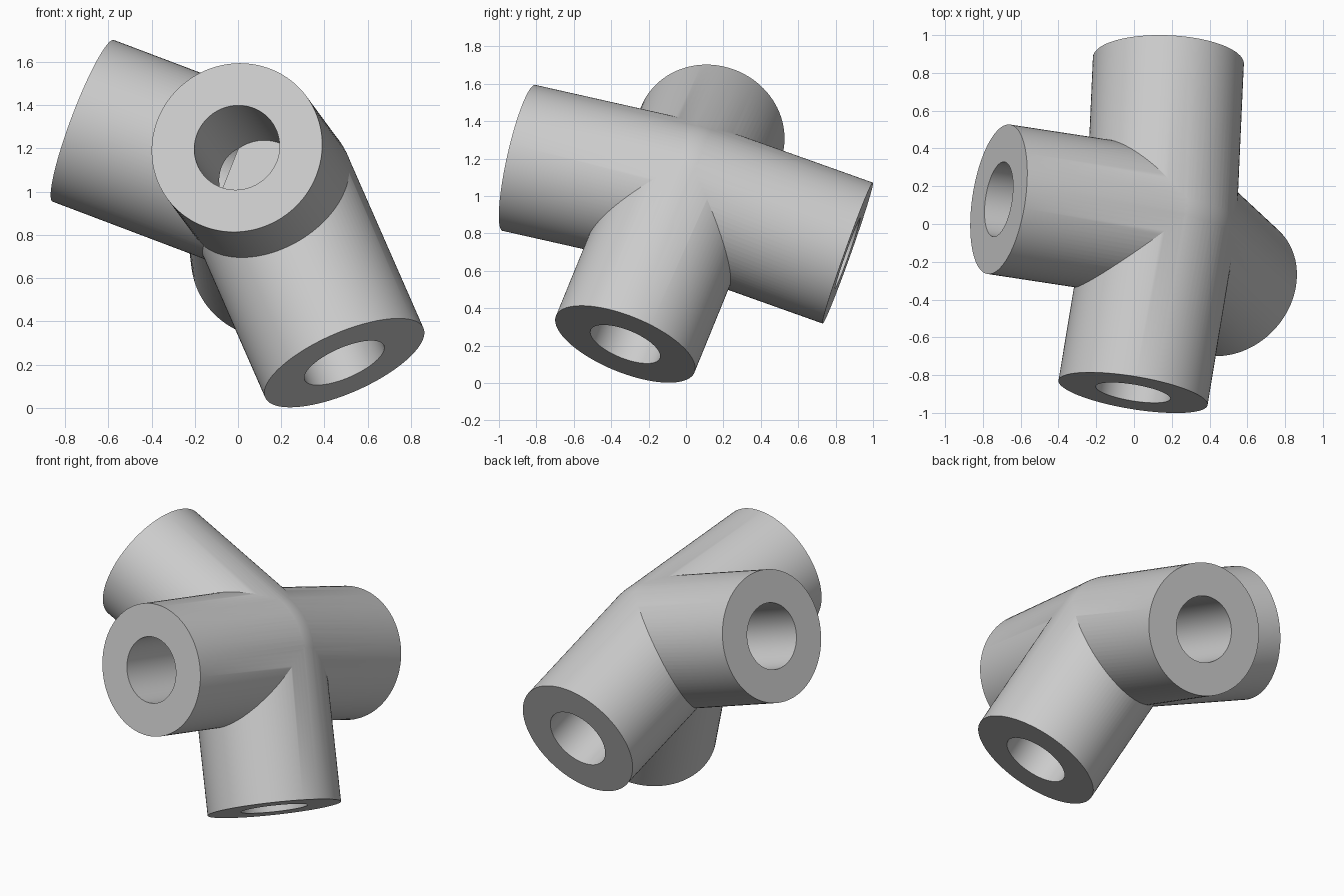
import bpy
import math
from mathutils import Vector

if "Cube" in bpy.data.objects:
    bpy.data.objects.remove(bpy.data.objects["Cube"], do_unlink=True)

RADIUS, BORE, SEGMENTS = 0.4, 0.2, 96
BORE_DEPTH = 0.745
HUB = Vector((0.143, 0.0, 1.003))

# Centre of the open end face of each arm
ENDS = {
    "front_arm": Vector((-0.005, -0.893, 1.204)),
    "back_arm": Vector((0.182, 0.865, 0.695)),
    "right_arm": Vector((-0.716, 0.131, 1.328)),
    "lower_arm": Vector((0.492, -0.325, 0.208)),
}

grey = bpy.data.materials.new("light grey")
grey.use_nodes = True
colour = (0.6, 0.6, 0.6, 1.0)
grey.diffuse_color = colour
grey.node_tree.nodes["Principled BSDF"].inputs["Base Color"].default_value = colour


def cylinder(name, start, end, radius):
    """Closed cylinder running between two points."""
    axis = end - start
    bpy.ops.mesh.primitive_cylinder_add(
        vertices=SEGMENTS, radius=radius, depth=axis.length,
        location=(start + end) / 2,
        rotation=axis.to_track_quat('Z', 'Y').to_euler())
    obj = bpy.context.object
    obj.name = name
    obj.data.materials.append(grey)
    return obj


def combine(target, other, operation):
    """Apply a boolean to target and discard the other solid."""
    mod = target.modifiers.new(operation.lower(), 'BOOLEAN')
    mod.operation = operation
    mod.solver = 'EXACT'
    mod.object = other
    bpy.ops.object.select_all(action='DESELECT')
    target.select_set(True)
    bpy.context.view_layer.objects.active = target
    bpy.ops.object.modifier_apply(modifier=mod.name)
    bpy.data.objects.remove(other, do_unlink=True)


# Round hub, a hair wider than the arms so that it blends their inner ends
bpy.ops.mesh.primitive_uv_sphere_add(
    segments=SEGMENTS, ring_count=SEGMENTS // 2, radius=RADIUS + 0.0007, location=HUB)
connector = bpy.context.object
connector.name = "four_way_connector"
connector.data.materials.append(grey)

# Arms fused to the hub
for name, end in ENDS.items():
    combine(connector, cylinder(name, HUB, end, RADIUS), 'UNION')

# Blind sockets bored into the arm ends
for name, end in ENDS.items():
    outward = (end - HUB).normalized()
    cutter = cylinder(name + "_socket", end - outward * BORE_DEPTH,
                      end + outward * 0.1, BORE)
    cutter.hide_render = True
    combine(connector, cutter, 'DIFFERENCE')

# Smooth walls, crisp rims
bpy.ops.object.select_all(action='DESELECT')
connector.select_set(True)
bpy.context.view_layer.objects.active = connector
bpy.ops.object.shade_smooth_by_angle(angle=math.radians(25))
